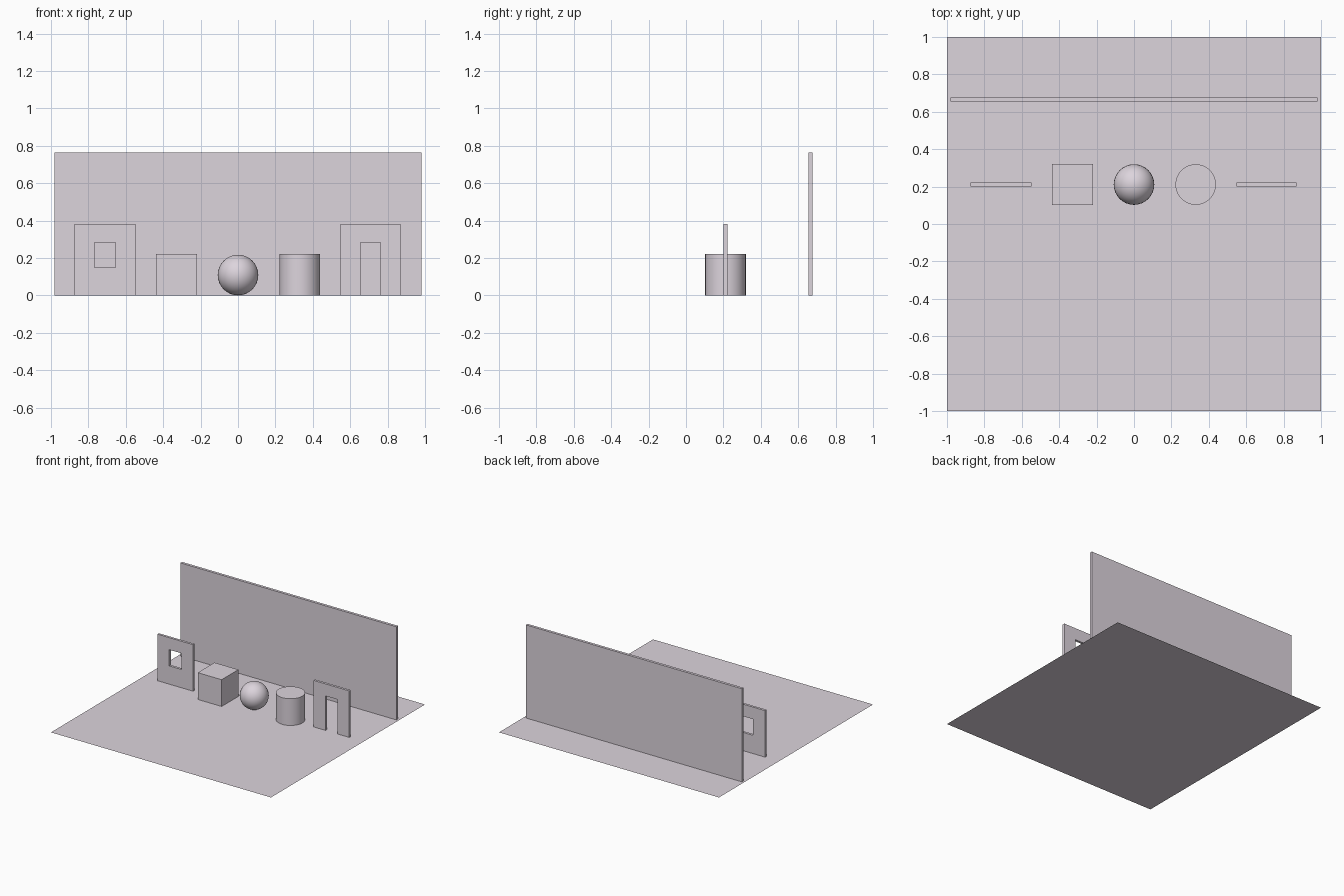
import bpy, bmesh, math

if "Cube" in bpy.data.objects:
    bpy.data.objects.remove(bpy.data.objects["Cube"])

ROW_Y = 0.211      # line the small props stand on
S = 0.217          # size of the basic solids
WALL_T = 0.02      # wall thickness

pale = bpy.data.materials.new("pale_lilac")
pale.diffuse_color = (0.72, 0.66, 0.72, 1)
pale.use_nodes = True
pale.node_tree.nodes["Principled BSDF"].inputs["Base Color"].default_value = pale.diffuse_color


def box(name, size, loc):
    bpy.ops.mesh.primitive_cube_add(size=1, location=loc)
    ob = bpy.context.object
    ob.name = name
    ob.scale = size
    bpy.ops.object.transform_apply(location=False, rotation=False, scale=True)
    return ob


def panel(name, points, faces, y):
    """Flat x/z profile extruded along y, centred on y."""
    bm = bmesh.new()
    vs = [bm.verts.new((x, y - WALL_T / 2, z)) for x, z in points]
    flat = [bm.faces.new([vs[i] for i in f]) for f in faces]
    ext = bmesh.ops.extrude_face_region(bm, geom=flat, use_keep_orig=True)
    moved = [g for g in ext["geom"] if isinstance(g, bmesh.types.BMVert)]
    bmesh.ops.translate(bm, verts=moved, vec=(0, WALL_T, 0))
    bmesh.ops.recalc_face_normals(bm, faces=bm.faces)
    me = bpy.data.meshes.new(name)
    bm.to_mesh(me)
    bm.free()
    ob = bpy.data.objects.new(name, me)
    bpy.context.collection.objects.link(ob)
    return ob


def rect(x0, x1, z0, z1):
    return [(x0, z0), (x1, z0), (x1, z1), (x0, z1)]


# Floor sheet and tall back wall
bpy.ops.mesh.primitive_plane_add(size=2)
bpy.context.object.name = "floor"
box("back_wall", (1.964, 0.022, 0.765), (0, 0.666, 0.3825))

# Wall with a window: ring of four quads
panel("window_wall",
      rect(-0.874, -0.548, 0, 0.382) + rect(-0.766, -0.656, 0.15, 0.283),
      [(i, (i + 1) % 4, (i + 1) % 4 + 4, i + 4) for i in range(4)], ROW_Y)

# Wall with a doorway: single arch-shaped profile
door = [(0.547, 0), (0.655, 0), (0.655, 0.283), (0.762, 0.283),
        (0.762, 0), (0.870, 0), (0.870, 0.382), (0.547, 0.382)]
panel("door_wall", door, [range(8)], ROW_Y)

# Basic solids
box("cube", (S, S, S + 0.003), (-0.329, ROW_Y, (S + 0.003) / 2))

bpy.ops.mesh.primitive_uv_sphere_add(segments=32, ring_count=16, radius=S / 2,
                                     location=(0, ROW_Y, S / 2))
bpy.context.object.name = "ball"
bpy.ops.object.shade_smooth()

bpy.ops.mesh.primitive_cylinder_add(vertices=32, radius=S / 2, depth=S + 0.003,
                                    location=(0.33, ROW_Y, (S + 0.003) / 2))
bpy.context.object.name = "cylinder"
bpy.ops.object.shade_smooth_by_angle(angle=math.radians(30))

# One pale colour throughout
for ob in bpy.context.scene.objects:
    ob.data.materials.append(pale)
